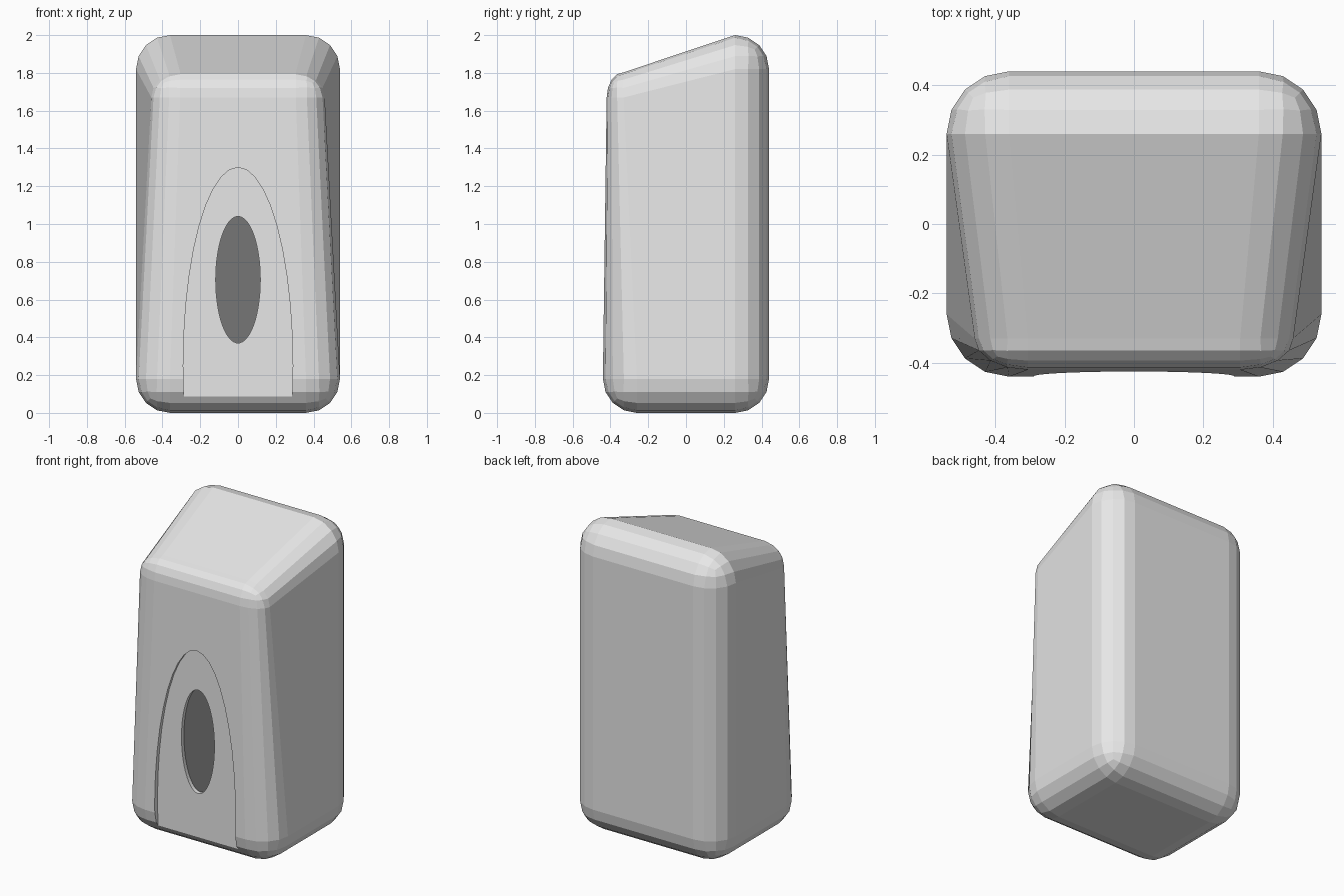
import bpy
import bmesh
from math import radians
from mathutils import Matrix

default = bpy.data.objects.get("Cube")
if default:
    bpy.data.objects.remove(default, do_unlink=True)


def material(name, value):
    mat = bpy.data.materials.new(name)
    mat.use_nodes = True
    colour = (value, value, value, 1)
    mat.diffuse_color = colour
    mat.node_tree.nodes["Principled BSDF"].inputs["Base Color"].default_value = colour
    return mat


def make_object(name, bm, mat):
    mesh = bpy.data.meshes.new(name)
    bm.to_mesh(mesh)
    bm.free()
    mesh.materials.append(mat)
    obj = bpy.data.objects.new(name, mesh)
    bpy.context.collection.objects.link(obj)
    return obj


def oval_prism(name, rx, rz, z, y_front, y_back, segments, mat):
    """Elliptical prism whose axis runs front to back."""
    bm = bmesh.new()
    bmesh.ops.create_cone(bm, cap_ends=True, segments=segments,
                          radius1=1, radius2=1, depth=1)
    bm.transform(Matrix.Translation((0, (y_front + y_back) / 2, z))
                 @ Matrix.Diagonal((rx, y_back - y_front, rz, 1))
                 @ Matrix.Rotation(radians(90), 4, 'X'))
    return make_object(name, bm, mat)


def cut(target, cutter):
    mod = target.modifiers.new(cutter.name, 'BOOLEAN')
    mod.operation = 'DIFFERENCE'
    mod.solver = 'EXACT'
    mod.object = cutter
    cutter.hide_render = True
    cutter.hide_set(True)


shell = material("light grey shell", 0.8)
dark = material("dark grey window", 0.18)

# Rounded casing
width, depth, height, radius = 1.08, 0.88, 2.0, 0.18
bm = bmesh.new()
bmesh.ops.create_cube(bm, size=1)
bm.transform(Matrix.Translation((0, 0, height / 2))
             @ Matrix.Diagonal((width, depth, height, 1)))
bmesh.ops.bevel(bm, geom=bm.edges[:], offset=radius, offset_type='OFFSET',
                segments=4, profile=0.5, affect='EDGES')

# Draw the upper front edge down and inward for the sloping top
for v in bm.verts:
    if v.co.y < 0 and v.co.z > height / 2:
        v.co.x *= 0.85
        v.co.y = -0.42 + (v.co.y + depth / 2) * 0.5
        v.co.z = 1.67 + (v.co.z - (height - radius)) * 0.74
casing = make_object("casing", bm, shell)

# Arched recess and oval window sunk in the front
cut(casing, oval_prism("arch_cutter", 0.29, 1.05, 0.25, -0.6, -0.41, 40, shell))
cut(casing, oval_prism("window_cutter", 0.118, 0.335, 0.705, -0.6, -0.38, 64, shell))

# Apply the cuts and remove the cutters
bpy.context.view_layer.objects.active = casing
casing.select_set(True)
for name in [m.name for m in casing.modifiers]:
    bpy.ops.object.modifier_apply(modifier=name)
for name in ("arch_cutter", "window_cutter"):
    bpy.data.objects.remove(bpy.data.objects[name], do_unlink=True)

# Dark oval window pane
oval_prism("window_pane", 0.118, 0.335, 0.705, -0.385, -0.379, 64, dark)
